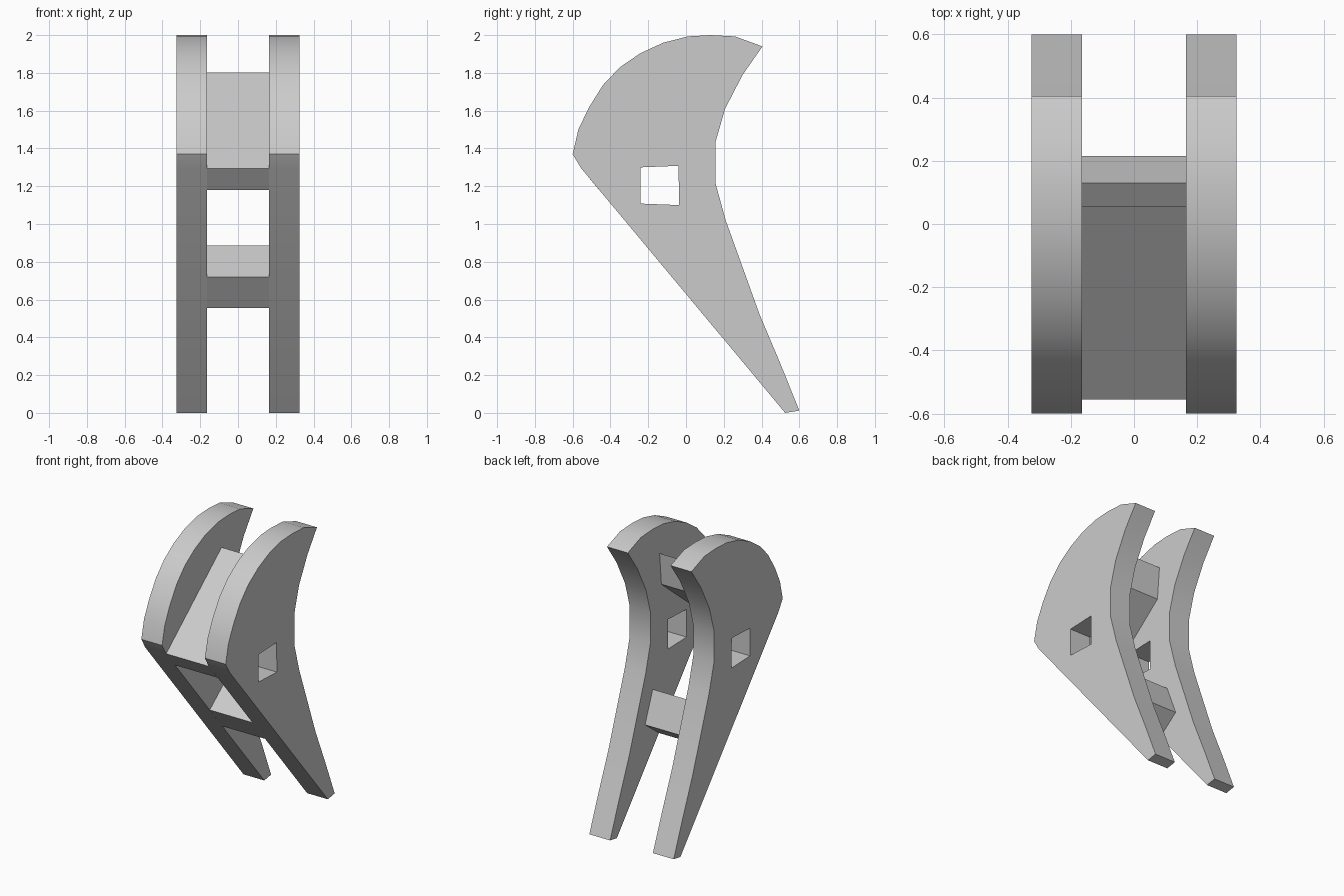
import bpy
import bmesh
import math
from mathutils import Vector

if "Cube" in bpy.data.objects:
    bpy.data.objects.remove(bpy.data.objects["Cube"], do_unlink=True)

# Single plain grey
grey = bpy.data.materials.new("plain_grey")
grey.use_nodes = True
colour = (0.6, 0.6, 0.6, 1.0)
grey.diffuse_color = colour
grey.node_tree.nodes["Principled BSDF"].inputs["Base Color"].default_value = colour

INNER, OUTER = 0.165, 0.325


def prism(name, profile, x0, x1):
    """Extrude a (y, z) outline from x0 to x1."""
    bm = bmesh.new()
    cap = bm.faces.new([bm.verts.new((x0, y, z)) for y, z in profile])
    ext = bmesh.ops.extrude_face_region(bm, geom=[cap])
    verts = [v for v in ext["geom"] if isinstance(v, bmesh.types.BMVert)]
    bmesh.ops.translate(bm, verts=verts, vec=Vector((x1 - x0, 0, 0)))
    bmesh.ops.recalc_face_normals(bm, faces=bm.faces)
    mesh = bpy.data.meshes.new(name)
    bm.to_mesh(mesh)
    bm.free()
    mesh.materials.append(grey)
    obj = bpy.data.objects.new(name, mesh)
    bpy.context.collection.objects.link(obj)
    return obj


def select_only(obj):
    bpy.ops.object.select_all(action="DESELECT")
    obj.select_set(True)
    bpy.context.view_layer.objects.active = obj


# Side plate outline: domed top, hollow back edge, foot, straight front edge
dome = [(-0.60, 1.37), (-0.57, 1.50), (-0.515, 1.615), (-0.44, 1.735),
        (-0.35, 1.83), (-0.24, 1.905), (-0.12, 1.96), (0.01, 1.993),
        (0.13, 2.0), (0.26, 1.993), (0.405, 1.94)]
back_edge = [(0.30, 1.79), (0.207, 1.61), (0.155, 1.43), (0.155, 1.22),
             (0.21, 1.02), (0.30, 0.77), (0.39, 0.52), (0.50, 0.26)]
foot_and_chin = [(0.60, 0.012), (0.525, 0.0), (-0.555, 1.295)]
plate_profile = dome + back_edge + foot_and_chin

# Square axle hole through both plates
hole = [(-0.24, 1.30), (-0.04, 1.308), (-0.036, 1.10), (-0.24, 1.108)]
cutter = prism("hole_cutter", hole, -0.5, 0.5)
cutter.hide_render = True

for side, name in ((1, "left_plate"), (-1, "right_plate")):
    plate = prism(name, plate_profile, side * INNER, side * OUTER)
    cut = plate.modifiers.new("axle_hole", "BOOLEAN")
    cut.operation = "DIFFERENCE"
    cut.solver = "EXACT"
    cut.object = cutter
    select_only(plate)
    bpy.ops.object.modifier_apply(modifier=cut.name)
    bpy.ops.object.shade_smooth_by_angle(angle=math.radians(30))

bpy.data.objects.remove(cutter, do_unlink=True)

# Cross bars joining the plates, flush with the front edge
bars = {
    "upper_cross_bar": [(-0.555, 1.295), (0.055, 1.803), (0.035, 1.58), (-0.46, 1.18)],
    "lower_cross_bar": [(-0.075, 0.72), (0.13, 0.885), (0.215, 0.67), (0.062, 0.555)],
}
for name, profile in bars.items():
    prism(name, profile, -INNER, INNER)
